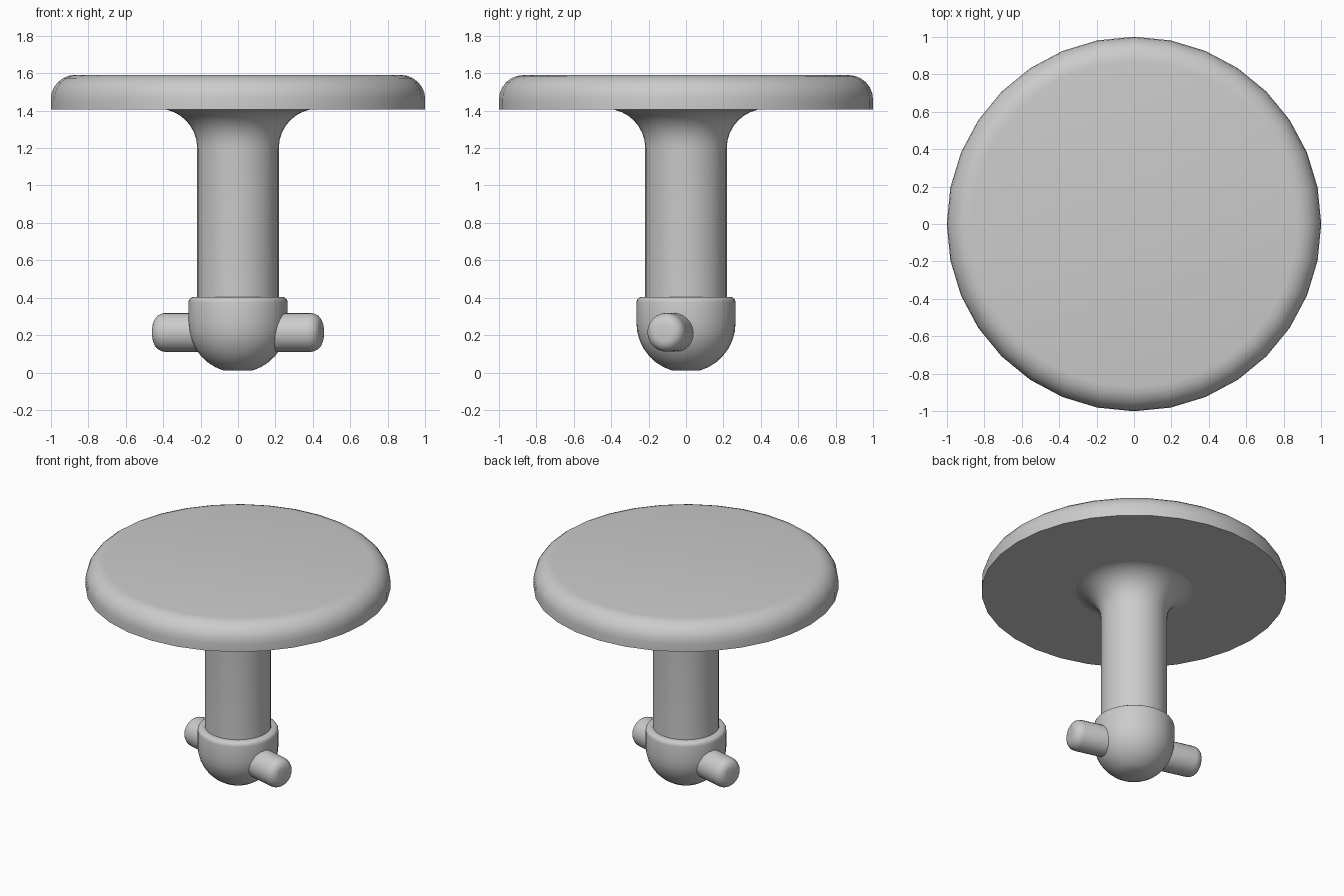
import bpy
from math import sin, cos, pi, radians
from mathutils import Matrix

cube = bpy.data.objects.get("Cube")
if cube:
    bpy.data.objects.remove(cube)

grey = bpy.data.materials.new("light grey")
grey.use_nodes = True
colour = (0.6, 0.6, 0.6, 1)
grey.diffuse_color = colour
grey.node_tree.nodes["Principled BSDF"].inputs["Base Color"].default_value = colour


def arc(cr, cz, radius, start, end, steps=6):
    """Profile points (radius, height) along an arc, angles in degrees."""
    angles = [radians(start + (end - start) * i / steps) for i in range(steps + 1)]
    return [(cr + radius * cos(a), cz + radius * sin(a)) for a in angles]


def lathe(name, profile, sides=32, matrix=Matrix()):
    """Revolve a bottom-to-top profile about z and cap both ends."""
    verts = [(r * cos(2 * pi * i / sides), r * sin(2 * pi * i / sides), z)
             for r, z in profile for i in range(sides)]
    faces = [(k * sides + i, k * sides + (i + 1) % sides,
              (k + 1) * sides + (i + 1) % sides, (k + 1) * sides + i)
             for k in range(len(profile) - 1) for i in range(sides)]
    faces.append(tuple(reversed(range(sides))))
    faces.append(tuple(range(len(verts) - sides, len(verts))))
    mesh = bpy.data.meshes.new(name)
    mesh.from_pydata(verts, [], faces)
    mesh.transform(matrix)
    mesh.materials.append(grey)
    obj = bpy.data.objects.new(name, mesh)
    bpy.context.collection.objects.link(obj)
    bpy.ops.object.select_all(action="DESELECT")
    obj.select_set(True)
    bpy.context.view_layer.objects.active = obj
    bpy.ops.object.shade_smooth_by_angle(angle=radians(30))
    return obj


# Round top with a softened upper rim
lathe("disc_top", [(1, 1.405)] + arc(0.87, 1.46, 0.13, 0, 90))

# Stem flaring out beneath the disc
lathe("stem", [(0.218, 0.35)] + arc(0.428, 1.2, 0.21, 180, 90, 8))

# Cup with a rounded bottom and a small bevel on its upper rim
lathe("socket", arc(0, 0.265, 0.265, -73, 0, 7) + arc(0.235, 0.375, 0.03, 0, 90, 4))

# Cross pin through the cup, turned a little about z
half = arc(0.044, 0.402, 0.06, 0, 90, 5)
pin = [(r, -z) for r, z in reversed(half)] + half
turn = Matrix.Rotation(radians(-15), 4, "Z") @ Matrix.Rotation(pi / 2, 4, "Y")
lathe("cross_pin", pin, 24, Matrix.Translation((0, 0, 0.215)) @ turn)
